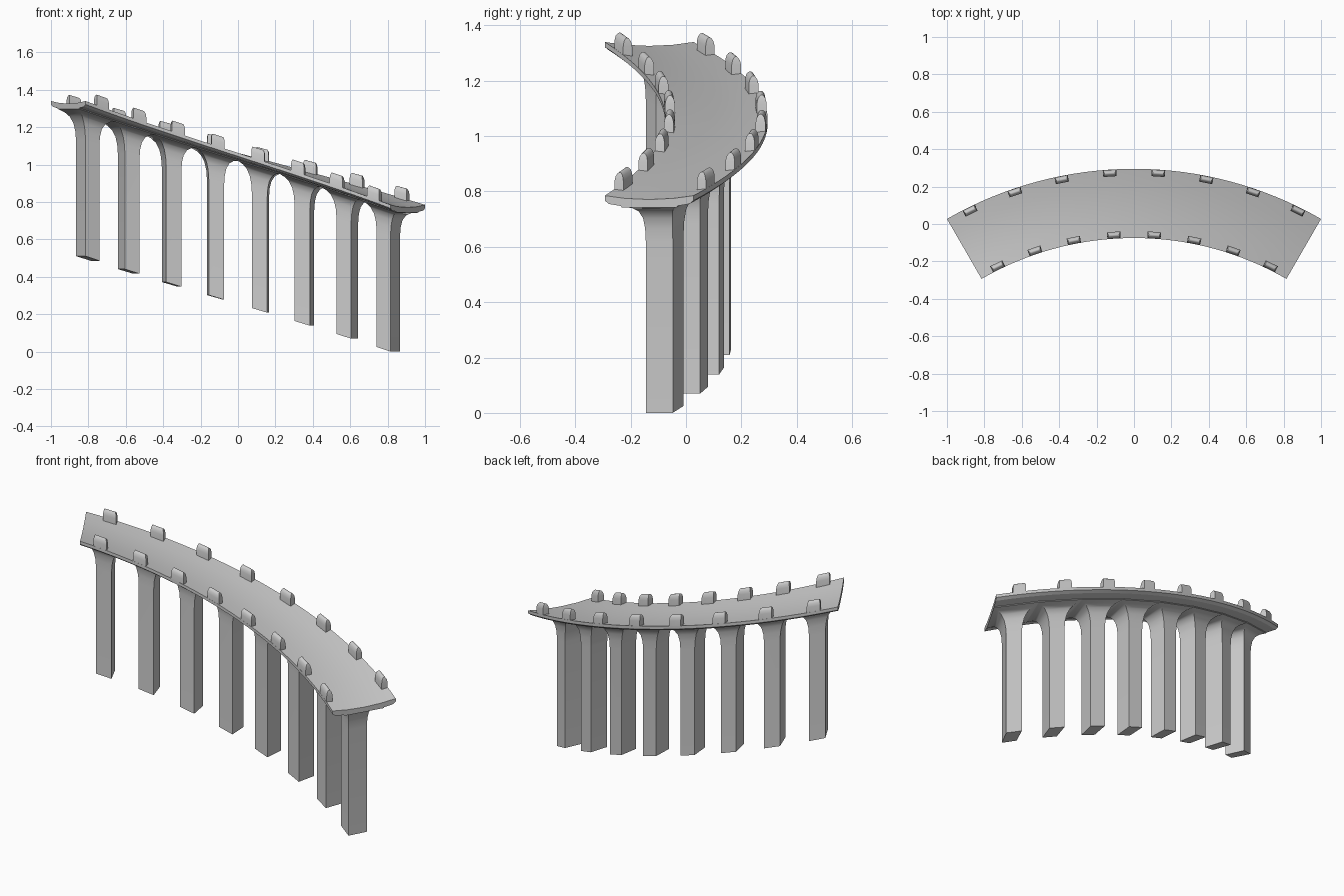
import bpy, bmesh, math

default = bpy.data.objects.get("Cube")
if default:
    bpy.data.objects.remove(default, do_unlink=True)

MID_R = 1.815              # centreline radius of the curve
CENTRE_Y = -1.705
HALF_ARC = math.radians(30)
SLOPE = 0.53               # drop per radian
RIM_Z = 1.0625             # rim height at mid span
BAYS = 8
BAY = 2 * HALF_ARC / BAYS


def helix(angle, offset, height):
    """Map angle, radial offset and height above the rim onto the ramp."""
    r = MID_R + offset
    return (r * math.sin(angle), CENTRE_Y + r * math.cos(angle),
            RIM_Z - SLOPE * angle + height)


def loft(name, rings, smooth_angle):
    """Skin closed rings of points and cap both ends."""
    bm = bmesh.new()
    loops = [[bm.verts.new(p) for p in ring] for ring in rings]
    for a, b in zip(loops, loops[1:]):
        for i in range(len(a)):
            j = (i + 1) % len(a)
            bm.faces.new((a[i], a[j], b[j], b[i]))
    bm.faces.new(loops[0])
    bm.faces.new(loops[-1])
    bmesh.ops.recalc_face_normals(bm, faces=bm.faces)
    mesh = bpy.data.meshes.new(name)
    bm.to_mesh(mesh)
    bm.free()
    obj = bpy.data.objects.new(name, mesh)
    bpy.context.collection.objects.link(obj)
    bpy.ops.object.select_all(action='DESELECT')
    obj.select_set(True)
    bpy.context.view_layer.objects.active = obj
    bpy.ops.object.shade_smooth_by_angle(angle=math.radians(smooth_angle))
    return obj


def stack(name, angle, offset, levels, smooth_angle):
    """Four-sided stack; levels hold height, half length, half depth."""
    corners = ((-1, -1), (1, -1), (1, 1), (-1, 1))
    rings = [[helix(angle + u * length / (MID_R + offset), offset + v * depth, h)
              for u, v in corners] for h, length, depth in levels]
    return loft(name, rings, smooth_angle)


# Road deck: shallow dished slab with a chamfered rim
half_section = [(0.185, 0), (0.185, -0.018), (0.168, -0.03), (0.1, -0.04)]
right = [(0, -0.014), (0.1, -0.01)] + half_section
section = right + [(0, -0.043)] + [(-o, h) for o, h in reversed(right[1:])]
STEPS = 32
loft("road_deck",
     [[helix(HALF_ARC * (2 * s / STEPS - 1), o, h) for o, h in section]
      for s in range(STEPS + 1)], 20)

# Pillars flare into half arches; rim blocks stand above each one
HALF_BAY = MID_R * BAY / 2
pillar_levels = [(-0.807, 0.0425, 0.055), (-0.19, 0.0425, 0.055),
                 (-0.14, 0.046, 0.056), (-0.10, 0.055, 0.06),
                 (-0.07, 0.071, 0.07), (-0.052, 0.092, 0.088),
                 (-0.042, HALF_BAY, 0.115), (-0.034, HALF_BAY, 0.12)]
block_levels = [(-0.018, 0.036, 0.018), (0.03, 0.036, 0.018),
                (0.047, 0.034, 0.014), (0.056, 0.031, 0.008),
                (0.059, 0.029, 0.003)]
for n in range(BAYS):
    angle = -HALF_ARC + BAY * (n + 0.5)
    stack(f"pillar_{n + 1}", angle, 0, pillar_levels, 35)
    for side, offset in (("inner", -0.166), ("outer", 0.166)):
        stack(f"{side}_rim_block_{n + 1}", angle, offset, block_levels, 35)
